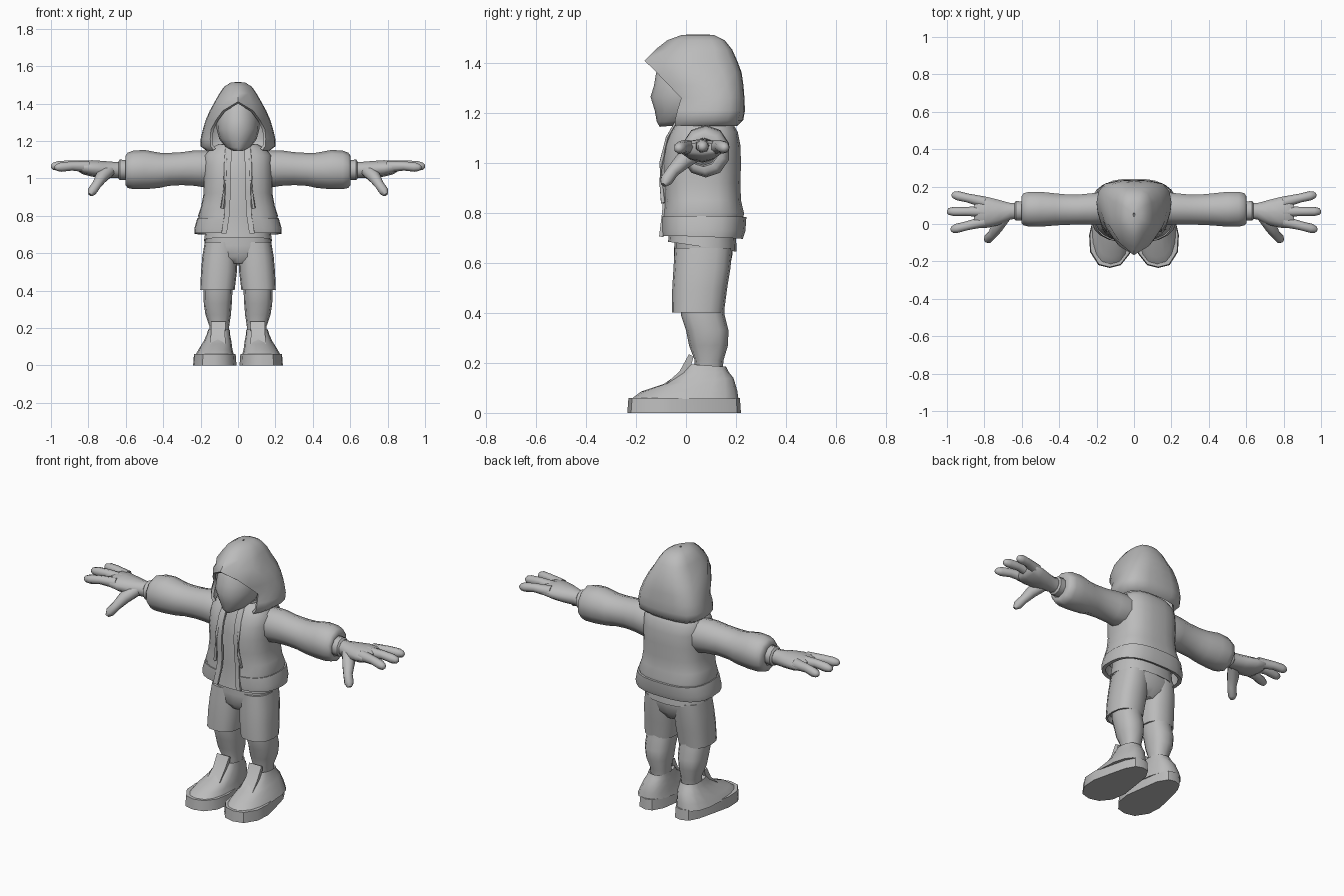
import bpy, bmesh, math
from mathutils import Vector

GREY = bpy.data.materials.new("plain_grey")
GREY.diffuse_color = (0.5, 0.5, 0.5, 1)


def loft(name, rings, closed=True, cap0=True, cap1=True, mirror=False, solid=0, angle=40):
    """Skin a list of equal-length point rings."""
    bm = bmesh.new()
    rows = [[bm.verts.new(p) for p in r] for r in rings]
    n = len(rows[0])
    for a, b in zip(rows, rows[1:]):
        for i in range(n if closed else n - 1):
            j = (i + 1) % n
            bm.faces.new((a[i], a[j], b[j], b[i]))
    if closed and cap0:
        bm.faces.new(rows[0])
    if closed and cap1:
        bm.faces.new(rows[-1])
    bmesh.ops.remove_doubles(bm, verts=bm.verts, dist=0.0008)
    bmesh.ops.recalc_face_normals(bm, faces=bm.faces)
    me = bpy.data.meshes.new(name)
    bm.to_mesh(me)
    bm.free()
    ob = bpy.data.objects.new(name, me)
    bpy.context.collection.objects.link(ob)
    me.materials.append(GREY)
    if solid:
        m = ob.modifiers.new("thickness", 'SOLIDIFY')
        m.thickness, m.offset = solid, 0
    if mirror:
        m = ob.modifiers.new("mirror", 'MIRROR')
        m.use_mirror_merge = False
    bpy.ops.object.select_all(action='DESELECT')
    ob.select_set(True)
    bpy.context.view_layer.objects.active = ob
    bpy.ops.object.convert(target='MESH')
    bpy.ops.object.shade_smooth_by_angle(angle=math.radians(angle))
    return ob


def spow(v, e):
    return math.copysign(abs(v) ** e, v)


def ring(zf, zb, w, yf, yb, cx=0, e=0.8, gap=0, n=16):
    """Rounded horizontal ring; a gap leaves it open at the front."""
    t0 = math.asin(min(1, (gap / w) ** (1 / e))) if gap else 0
    pts = []
    for i in range(n):
        t = t0 + (2 * math.pi - 2 * t0) * i / ((n - 1) if gap else n)
        k = (1 - spow(math.cos(t), e)) / 2
        pts.append((cx + w * spow(math.sin(t), e), yf + (yb - yf) * k, zf + (zb - zf) * k))
    return pts


def ring_x(x, yc, ry, zc, rz, n=10):
    """Upright ring across an arm."""
    return [(x, yc + ry * math.cos(2 * math.pi * (i + .5) / n),
             zc + rz * math.sin(2 * math.pi * (i + .5) / n)) for i in range(n)]


def tube(name, path, radii, n=7):
    """Mirrored tapered tube along a path."""
    p = [Vector(q) for q in path]
    rings = []
    for i, c in enumerate(p):
        d = (p[min(i + 1, len(p) - 1)] - p[max(i - 1, 0)])
        q = d.to_track_quat('Z', 'Y')
        rings.append([c + q @ Vector((radii[i] * math.cos(2 * math.pi * k / n),
                                      radii[i] * math.sin(2 * math.pi * k / n), 0)) for k in range(n)])
    return loft(name, rings, mirror=True, angle=60)


# Shoes: sole, upper and tongue
outline = [(.13, -.235), (.07, -.22), (.022, -.16), (.008, -.07), (.025, .05), (.04, .15), (.075, .21),
           (.115, .22), (.16, .205), (.19, .15), (.215, .05), (.24, -.06), (.235, -.15), (.19, -.22)]
loft("shoe_sole", [[(x, y, 0) for x, y in outline],
                   [(.125 + (x - .125) * .96, y * .98, .06) for x, y in outline]], mirror=True)
loft("shoe_upper", [
    ring(.055, .055, .103, -.22, .21, .125),
    ring(.085, .09, .09, -.18, .205, .12),
    ring(.115, .14, .075, -.09, .19, .11),
    ring(.16, .165, .063, -.025, .17, .105),
    ring(.195, .185, .058, .005, .16, .102),
    ring(.18, .175, .045, .03, .145, .102)], mirror=True, angle=50)
loft("shoe_tongue", [
    [(.065, -.08, .115), (.15, -.08, .115), (.15, -.05, .10), (.065, -.05, .10)],
    [(.07, -.025, .168), (.145, -.025, .168), (.145, .01, .15), (.07, .01, .15)],
    [(.065, .012, .235), (.145, .012, .235), (.14, .03, .225), (.07, .03, .225)]], mirror=True)

# Legs
loft("leg", [
    ring(.14, .14, .05, .03, .145, .1, n=12),
    ring(.21, .21, .053, .035, .15, .1, n=12),
    ring(.27, .27, .068, .012, .168, .106, n=12),
    ring(.33, .33, .075, 0, .17, .108, n=12),
    ring(.39, .39, .077, -.02, .155, .107, n=12),
    ring(.46, .46, .075, -.02, .15, .105, n=12)], mirror=True, angle=60)

# Shorts: legs and hips
loft("shorts_leg", [
    ring(.43, .43, .078, -.035, .135, .11),
    ring(.402, .402, .083, -.045, .14, .11),
    ring(.402, .402, .092, -.056, .152, .11),
    ring(.5, .5, .096, -.055, .165, .102),
    ring(.58, .58, .094, -.05, .178, .097),
    ring(.66, .66, .088, -.045, .185, .09)], mirror=True, angle=50)
loft("shorts_hips", [
    ring(.545, .535, .08, -.02, .14),
    ring(.58, .58, .165, -.045, .175),
    ring(.64, .64, .18, -.048, .187),
    ring(.72, .72, .17, -.045, .185)], angle=50)

# Shirt under the jacket, flared at the bottom
loft("shirt", [
    ring(.70, .67, .14, -.03, .17),
    ring(.685, .645, .182, -.072, .203),
    ring(.73, .70, .175, -.066, .2),
    ring(.82, .82, .16, -.06, .18),
    ring(1.0, 1.0, .15, -.06, .175),
    ring(1.1, 1.1, .13, -.04, .165),
    ring(1.17, 1.17, .08, -.005, .14)], angle=50)

# Jacket: open body, hem and front trims.  (z, half width, front, back, gap)
body = [(.775, .198, -.085, .222, .062), (.80, .205, -.082, .224, .06), (.85, .188, -.078, .212, .057),
        (.92, .175, -.082, .21, .055), (1.0, .177, -.085, .212, .053), (1.07, .175, -.075, .21, .051),
        (1.12, .172, -.055, .2, .05), (1.155, .14, -.035, .18, .05), (1.175, .1, -.02, .155, .05)]
loft("jacket_body", [ring(z, z, w, f, b, e=.72, gap=g, n=22) for z, w, f, b, g in body],
     closed=False, solid=.018, angle=60)
hem = [(.71, .70, .222, -.085, .218, .085), (.735, .73, .222, -.088, .228, .077),
       (.785, .785, .207, -.088, .232, .064)]
loft("jacket_hem", [ring(a, c, w, f, b, e=.72, gap=g, n=22) for a, c, w, f, b, g in hem],
     closed=False, solid=.022, angle=50)
trim = [(.705, .222, -.094, .218, .075)] + body[1:]
loft("jacket_trim", [[(g - .014, f - .004, z), (g + .014, f - .006, z)] for z, w, f, b, g in trim],
     closed=False, mirror=True, solid=.016)

# Drawstrings
tube("drawstring", [(.06, -.035, 1.17), (.066, -.075, 1.1), (.07, -.1, 1.0), (.074, -.1, .92), (.085, -.092, .84)],
     [.007, .007, .007, .007, .009], 6)

# Sleeves with a rolled cuff
loft("sleeve", [
    ring_x(.10, .085, .085, 1.06, .085),
    ring_x(.17, .083, .092, 1.05, .1),
    ring_x(.23, .08, .088, 1.055, .095),
    ring_x(.30, .077, .084, 1.052, .088),
    ring_x(.37, .077, .086, 1.048, .088),
    ring_x(.42, .078, .09, 1.043, .094),
    ring_x(.50, .079, .098, 1.047, .105),
    ring_x(.56, .079, .098, 1.045, .103),
    ring_x(.59, .079, .09, 1.043, .094),
    ring_x(.602, .075, .075, 1.043, .078),
    ring_x(.602, .07, .058, 1.043, .058),
    ring_x(.57, .07, .05, 1.043, .05)], mirror=True, angle=50)

# Wrist band and hand
loft("wrist_band", [ring_x(.56, .07, .052, 1.045, .052), ring_x(.632, .07, .055, 1.045, .055),
                    ring_x(.64, .07, .045, 1.045, .045)], mirror=True)
loft("palm", [
    ring_x(.62, .07, .043, 1.045, .043),
    ring_x(.66, .068, .046, 1.045, .043),
    ring_x(.72, .062, .07, 1.048, .045),
    ring_x(.78, .062, .086, 1.053, .044),
    ring_x(.83, .064, .09, 1.058, .036),
    ring_x(.855, .065, .075, 1.06, .022)], mirror=True, angle=60)
for label, root, mid, tip in (
        ("back", (.80, .115, 1.062), (.89, .138, 1.068), (.965, .155, 1.06)),
        ("middle", (.80, .065, 1.065), (.90, .066, 1.072), (.99, .066, 1.064)),
        ("front", (.80, .012, 1.062), (.89, -.01, 1.066), (.97, -.03, 1.058))):
    r, m, t = Vector(root), Vector(mid), Vector(tip)
    tube(label + "_finger", [r, m, m.lerp(t, .7), t, t + (t - m).normalized() * .01],
         [.032, .025, .026, .019, .008])
tube("thumb", [(.69, .04, 1.04), (.73, -.015, 1.005), (.755, -.055, .965), (.78, -.08, .93), (.79, -.09, .912)],
     [.035, .035, .026, .026, .012])

# Neck and face
loft("neck", [ring(1.1, 1.1, .07, .02, .14), ring(1.24, 1.24, .07, .02, .14)])
loft("face", [
    ring(1.145, 1.16, .035, -.105, .08, e=1),
    ring(1.165, 1.175, .07, -.117, .12, e=1),
    ring(1.21, 1.21, .1, -.125, .15, e=1),
    ring(1.265, 1.265, .115, -.142, .17, e=1),
    ring(1.31, 1.31, .116, -.128, .18, e=1),
    ring(1.36, 1.36, .105, -.12, .17, e=1),
    ring(1.42, 1.42, .075, -.08, .14, e=1)], angle=60)

# Hood.  (z, rim x, rim y, half width, back y)
hood = [(1.155, .125, -.04, .165, .2), (1.175, .14, -.04, .193, .222), (1.21, .142, -.03, .192, .228),
        (1.26, .138, -.015, .18, .226), (1.31, .112, -.063, .165, .222), (1.36, .075, -.112, .143, .215),
        (1.405, 0, -.16, .118, .198), (1.45, 0, -.115, .092, .178), (1.485, 0, -.07, .068, .15),
        (1.505, 0, -.015, .035, .11), (1.507, 0, .04, .004, .06)]


def hood_ring(z, xf, yf, w, yb):
    d = yb - yf
    half = [(xf, yf), (xf + (w - xf) * .55, yf + d * .16), (w * .97, yf + d * .38), (w, yf + d * .58),
            (w * .95, yf + d * .78), (w * .78, yf + d * .93), (w * .42, yb - .003)]
    return [(x, y, z) for x, y in half] + [(0, yb, z)] + [(-x, y, z) for x, y in reversed(half)]


loft("hood", [hood_ring(*h) for h in hood], closed=False, solid=.016, angle=60)
